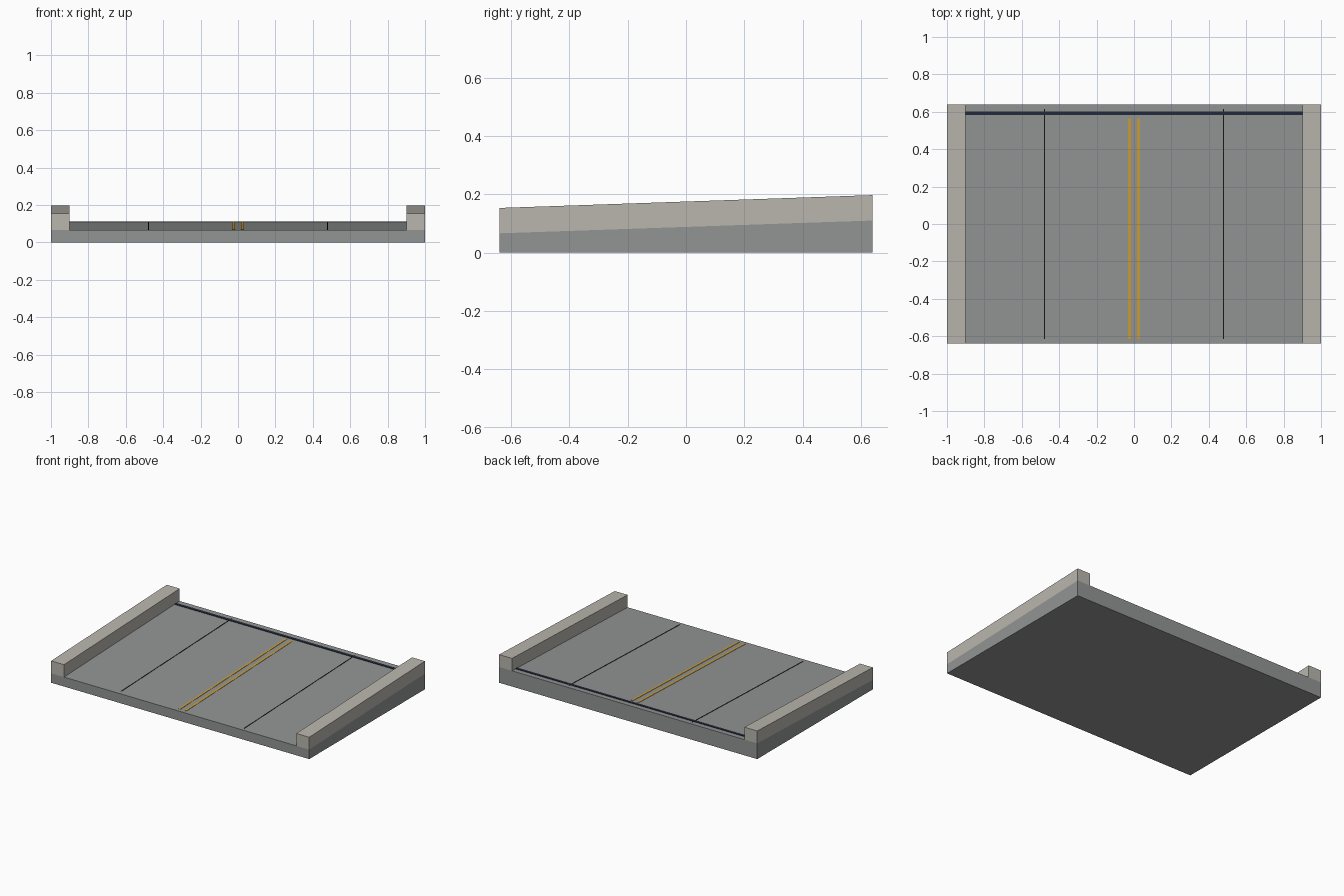
import bpy
import bmesh

cube = bpy.data.objects.get("Cube")
if cube:
    bpy.data.objects.remove(cube, do_unlink=True)

HALF_LENGTH = 0.64
LOW, HIGH = 0.066, 0.11


def slope_z(y):
    return LOW + (HIGH - LOW) * (y + HALF_LENGTH) / (2 * HALF_LENGTH)


def make_material(name, rgb):
    mat = bpy.data.materials.new(name)
    mat.use_nodes = True
    color = (*rgb, 1.0)
    mat.diffuse_color = color
    bsdf = next(n for n in mat.node_tree.nodes if n.type == "BSDF_PRINCIPLED")
    bsdf.inputs["Base Color"].default_value = color
    return mat


concrete = make_material("deck_grey", (0.29, 0.302, 0.297))
stone = make_material("curb_beige", (0.49, 0.47, 0.425))
yellow = make_material("lane_yellow", (0.60, 0.34, 0.04))
navy = make_material("drain_navy", (0.017, 0.023, 0.042))
black = make_material("joint_black", (0.008, 0.009, 0.009))


def sloped_block(name, x0, x1, y0, y1, bottom, top, mat, on_ground=False):
    """Box whose top, and bottom unless on the ground, follow the slope."""
    bm = bmesh.new()
    bmesh.ops.create_cube(bm, size=1)
    for v in bm.verts:
        upper = v.co.z > 0
        y = y1 if v.co.y > 0 else y0
        v.co.x = x1 if v.co.x > 0 else x0
        v.co.y = y
        if upper:
            v.co.z = slope_z(y) + top
        else:
            v.co.z = 0 if on_ground else slope_z(y) + bottom
    mesh = bpy.data.meshes.new(name)
    bm.to_mesh(mesh)
    bm.free()
    mesh.materials.append(mat)
    obj = bpy.data.objects.new(name, mesh)
    bpy.context.collection.objects.link(obj)
    return obj


# Wedge-shaped road deck
sloped_block("deck", -1, 1, -HALF_LENGTH, HALF_LENGTH, 0, 0, concrete, True)

# Paired curbs, expansion joints and centre lines
for side, s in (("left", 1), ("right", -1)):
    def paired(name, a, b, y0, y1, bottom, top, mat):
        x0, x1 = sorted((a * s, b * s))
        sloped_block(f"{side}_{name}", x0, x1, y0, y1, bottom, top, mat)

    paired("curb", 0.9, 1.0, -HALF_LENGTH, HALF_LENGTH, 0, 0.087, stone)
    paired("joint", 0.4765, 0.4815, -0.615, 0.615, -0.003, 0.002, black)
    paired("centre_line", 0.016, 0.031, -0.615, 0.565, -0.003, 0.002, yellow)

# Drain strip across the high end
sloped_block("drain_strip", -0.9, 0.9, 0.582, 0.602, -0.003, 0.003, navy)
